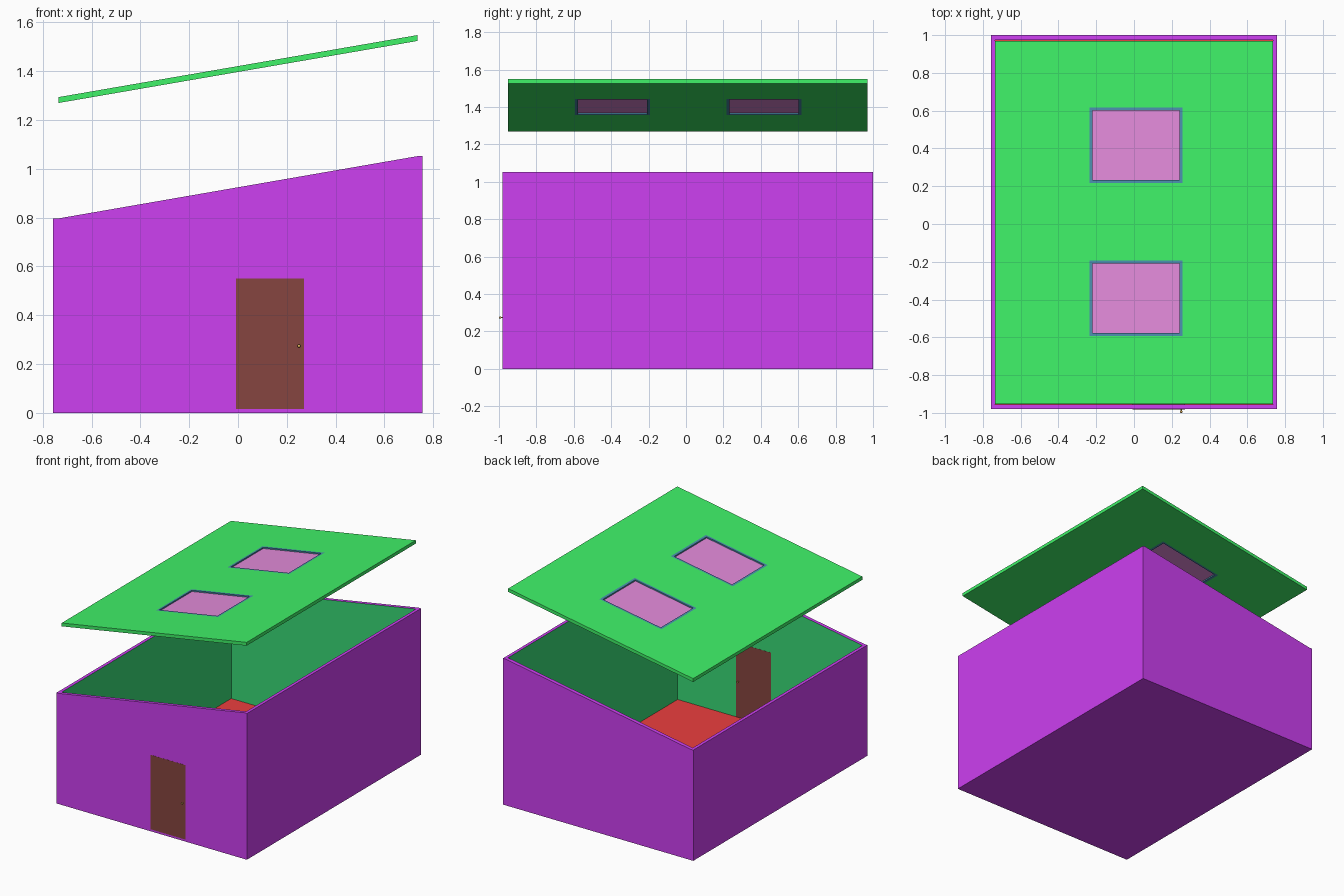
import bpy, bmesh, math
from mathutils import Vector

if "Cube" in bpy.data.objects:
    bpy.data.objects.remove(bpy.data.objects["Cube"])

SLOPE = 0.254 / 1.47


def material(name, rgb):
    m = bpy.data.materials.new(name)
    m.diffuse_color = (*rgb, 1)
    m.use_nodes = True
    m.node_tree.nodes["Principled BSDF"].inputs["Base Color"].default_value = m.diffuse_color
    return m


PURPLE = material("outer_wall", (0.61, 0.05, 0.88))
INNER = material("inner_wall", (0.04, 0.70, 0.18))
RED = material("floor", (0.84, 0.05, 0.05))
GREEN = material("roof", (0.05, 0.89, 0.14))
TEAL = material("window_frame", (0.07, 0.28, 0.43))
PINK = material("window_glass", (0.78, 0.26, 0.71))
BROWN = material("door", (0.24, 0.06, 0.05))
GOLD = material("knob", (0.70, 0.42, 0.10))


def prism(name, profile, y0, y1, mat):
    """Extrude an x-z profile along y."""
    bm = bmesh.new()
    face = bm.faces.new([bm.verts.new((x, y0, z)) for x, z in profile])
    ext = bmesh.ops.extrude_face_region(bm, geom=[face])["geom"]
    bmesh.ops.translate(bm, vec=(0, y1 - y0, 0),
                        verts=[v for v in ext if isinstance(v, bmesh.types.BMVert)])
    bmesh.ops.recalc_face_normals(bm, faces=bm.faces)
    mesh = bpy.data.meshes.new(name)
    bm.to_mesh(mesh)
    bm.free()
    mesh.materials.append(mat)
    ob = bpy.data.objects.new(name, mesh)
    bpy.context.collection.objects.link(ob)
    return ob


def slab(name, x0, x1, y0, y1, z0, z1, mat, slope=0.0):
    """Box whose top and bottom climb along x."""
    return prism(name, [(x0, z0 + slope * x0), (x1, z0 + slope * x1),
                        (x1, z1 + slope * x1), (x0, z1 + slope * x0)], y0, y1, mat)


def cut(ob, cutter):
    mod = ob.modifiers.new("cut", 'BOOLEAN')
    mod.operation, mod.solver, mod.object = 'DIFFERENCE', 'EXACT', cutter
    bpy.context.view_layer.objects.active = ob
    bpy.ops.object.modifier_apply(modifier=mod.name)
    bpy.data.objects.remove(cutter)


# House shell with open top and doorway
IX, IY0, IY1, FLOOR = 0.735, -0.955, 0.973, 0.015
house = prism("house_shell", [(-0.758, 0), (0.757, 0), (0.757, 1.052), (IX, 1.052),
                              (-IX, 0.797), (-0.758, 0.797)], -0.98, 1.0, PURPLE)
cut(house, slab("cavity", -IX, IX, IY0, IY1, FLOOR, 2, PURPLE))
cut(house, slab("doorway", -0.008, 0.27, -1.1, -0.9, FLOOR, 0.55, PURPLE))

# Inside faces: red floor, green walls
house.data.materials.clear()
for m in (PURPLE, INNER, RED):
    house.data.materials.append(m)
for f in house.data.polygons:
    c, n = f.center, f.normal
    on_wall = (abs(abs(c.x) - IX) < 1e-3 and abs(n.x) > 0.9) or (
        abs(n.y) > 0.9 and min(abs(c.y - IY0), abs(c.y - IY1)) < 1e-3)
    on_floor = n.z > 0.9 and abs(c.z - FLOOR) < 1e-3
    f.material_index = 2 if on_floor else 1 if on_wall else 0

# Door with a knob on both sides
slab("door", -0.008, 0.27, -0.981, -0.954, FLOOR, 0.55, BROWN)
for side, y, s in (("outer", -0.981, -1), ("inner", -0.954, 1)):
    bpy.ops.mesh.primitive_cylinder_add(vertices=12, radius=0.003, depth=0.012,
                                        location=(0.25, y + s * 0.006, 0.274),
                                        rotation=(math.pi / 2, 0, 0))
    stem = bpy.context.object
    stem.name = side + "_knob_stem"
    bpy.ops.mesh.primitive_uv_sphere_add(segments=16, ring_count=8, radius=0.0065,
                                         location=(0.25, y + s * 0.0125, 0.274))
    knob = bpy.context.object
    knob.name = side + "_knob"
    bpy.ops.object.shade_smooth()
    for ob in (stem, knob):
        ob.data.materials.append(GOLD)

# Floating sloped roof with two framed skylights
Z0, Z1, FW = 1.397, 1.421, 0.016
roof = slab("roof", -0.736, 0.736, -0.953, 0.97, Z0, Z1, GREEN, SLOPE)
X0, X1 = -0.236, 0.256
for i, (y0, y1) in enumerate(((-0.593, -0.193), (0.217, 0.617))):
    tag = ("front", "back")[i]
    cut(roof, slab("hole", X0, X1, y0, y1, Z0 - 0.1, Z1 + 0.1, GREEN, SLOPE))
    frame = slab(tag + "_window_frame", X0, X1, y0, y1, Z0, Z1, TEAL, SLOPE)
    cut(frame, slab("opening", X0 + FW, X1 - FW, y0 + FW, y1 - FW,
                    Z0 - 0.1, Z1 + 0.1, TEAL, SLOPE))
    slab(tag + "_window_glass", X0 + FW, X1 - FW, y0 + FW, y1 - FW,
         Z0 + 0.009, Z1 - 0.009, PINK, SLOPE)
